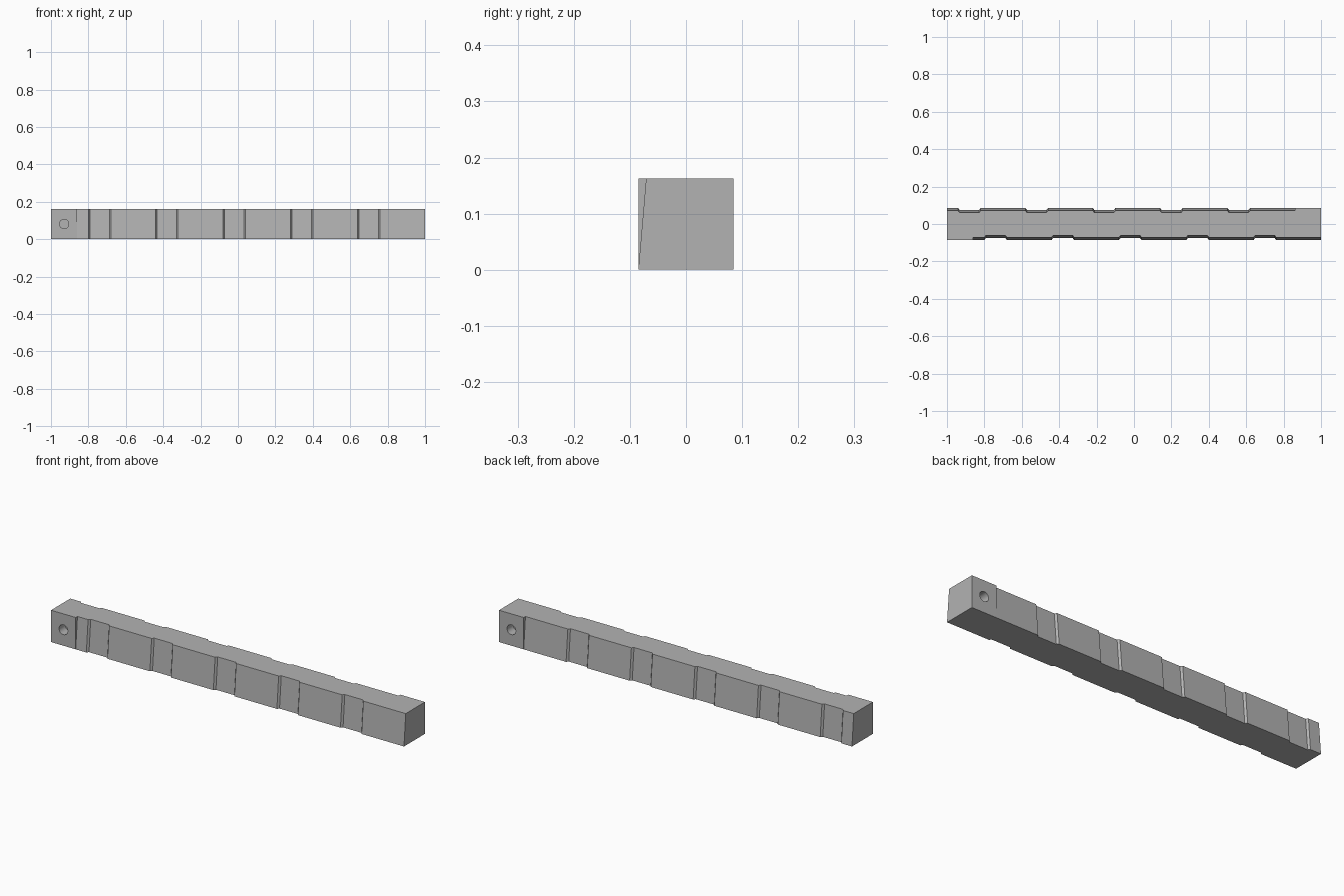
import bpy, bmesh, math
from mathutils import Matrix

cube = bpy.data.objects.get("Cube")
if cube:
    bpy.data.objects.remove(cube, do_unlink=True)

HALF_L, HALF_W, H = 1.0, 0.085, 0.163
TAPER, DEPTH, RAMP = 0.014, 0.01, 0.008
PITCH, RECESS, BLOCK = 0.36, 0.12, 0.86

mat = bpy.data.materials.new("plain grey")
mat.use_nodes = True
grey = (0.45, 0.45, 0.45, 1)
mat.diffuse_color = grey
mat.node_tree.nodes["Principled BSDF"].inputs["Base Color"].default_value = grey


def side_outline(first):
    """One long side as (x, inset, taper), from the square end block along the bar."""
    pts = [(-HALF_L, 0, 0), (-BLOCK, 0, 0), (-BLOCK, 0, TAPER)]
    for i in range(5):
        a = first + i * PITCH
        b = a + RECESS
        pts += [(a, 0, TAPER), (a + RAMP, DEPTH, TAPER),
                (b - RAMP, DEPTH, TAPER), (b, 0, TAPER)]
    return pts + [(HALF_L, 0, TAPER)]


# Notched bar: the second side is the first turned half a circle
outline = [(s * x, s * (inset - HALF_W), s * taper)
           for s, first in ((1, -0.80), (-1, -0.62))
           for x, inset, taper in side_outline(first)]
bm = bmesh.new()
low = [bm.verts.new((x, y, 0)) for x, y, t in outline]
high = [bm.verts.new((x, y + t, H)) for x, y, t in outline]
bm.faces.new(low[::-1])
bm.faces.new(high)
n = len(outline)
for i in range(n):
    j = (i + 1) % n
    bm.faces.new((low[i], low[j], high[j], high[i]))
bmesh.ops.remove_doubles(bm, verts=bm.verts, dist=0.0001)
bmesh.ops.recalc_face_normals(bm, faces=bm.faces)
mesh = bpy.data.meshes.new("notched_bar")
bm.to_mesh(mesh)
bm.free()
mesh.materials.append(mat)
bar = bpy.data.objects.new("notched_bar", mesh)
bpy.context.collection.objects.link(bar)

# Blind round hole in each end block
bm = bmesh.new()
for s in (1, -1):
    place = (Matrix.Translation((-s * 0.93, -s * HALF_W, H / 2))
             @ Matrix.Rotation(math.pi / 2, 4, 'X'))
    bmesh.ops.create_cone(bm, cap_ends=True, segments=32, radius1=0.025,
                          radius2=0.025, depth=0.1, matrix=place)
mesh = bpy.data.meshes.new("hole_cutter")
bm.to_mesh(mesh)
bm.free()
mesh.materials.append(mat)
cutter = bpy.data.objects.new("hole_cutter", mesh)
bpy.context.collection.objects.link(cutter)

mod = bar.modifiers.new("holes", 'BOOLEAN')
mod.object = cutter
mod.operation = 'DIFFERENCE'
mod.solver = 'EXACT'
bpy.context.view_layer.objects.active = bar
bar.select_set(True)
bpy.ops.object.modifier_apply(modifier=mod.name)
bpy.data.objects.remove(cutter, do_unlink=True)
bpy.ops.object.shade_smooth_by_angle(angle=math.radians(20))
